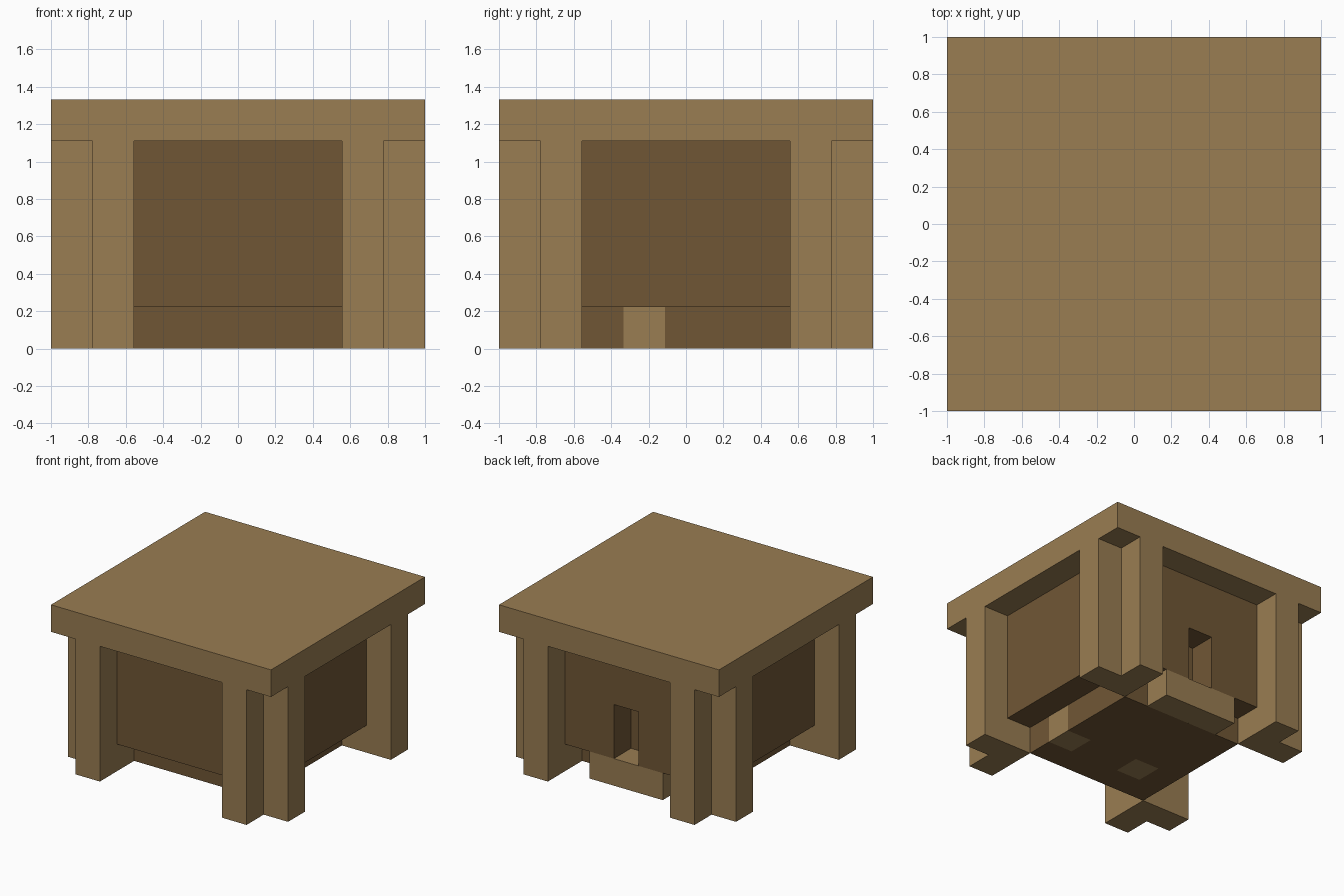
import bpy, bmesh
from math import pi
from mathutils import Matrix, Vector

if "Cube" in bpy.data.objects:
    bpy.data.objects.remove(bpy.data.objects["Cube"], do_unlink=True)

U = 2 / 9  # one block; all sizes below are in blocks


def material(name, rgb):
    m = bpy.data.materials.new(name)
    m.use_nodes = True
    m.diffuse_color = (*rgb, 1)
    m.node_tree.nodes["Principled BSDF"].inputs["Base Color"].default_value = (*rgb, 1)
    return m


light = material("light_wood", (0.32, 0.205, 0.085))
dark = material("dark_wood", (0.163, 0.094, 0.036))


def finish(name, bm, *mats):
    bmesh.ops.recalc_face_normals(bm, faces=bm.faces)
    bmesh.ops.scale(bm, vec=(U, U, U), verts=bm.verts)
    mesh = bpy.data.meshes.new(name)
    bm.to_mesh(mesh)
    bm.free()
    for m in mats:
        mesh.materials.append(m)
    ob = bpy.data.objects.new(name, mesh)
    bpy.context.collection.objects.link(ob)
    return ob


def add_box(bm, lo, hi):
    lo, hi = Vector(lo), Vector(hi)
    mat = Matrix.Translation((lo + hi) / 2) @ Matrix.Diagonal((*(hi - lo), 1))
    return bmesh.ops.create_cube(bm, size=1, matrix=mat)["verts"]


def boxes(name, mat, *spans):
    bm = bmesh.new()
    for lo, hi in spans:
        add_box(bm, lo, hi)
    return finish(name, bm, mat)


# Flat roof
boxes("roof", light, ((-4.5, -4.5, 5), (4.5, 4.5, 6)))

# L-shaped corner posts
profile = [(2.5, 2.5), (4.5, 2.5), (4.5, 3.5), (3.5, 3.5), (3.5, 4.5), (2.5, 4.5)]
for i, name in enumerate(("back_left", "back_right", "front_right", "front_left")):
    bm = bmesh.new()
    face = bm.faces.new([bm.verts.new((x, y, 0)) for x, y in profile])
    top = bmesh.ops.extrude_face_region(bm, geom=[face])["geom"]
    bmesh.ops.translate(bm, vec=(0, 0, 5),
                        verts=[v for v in top if isinstance(v, bmesh.types.BMVert)])
    bmesh.ops.rotate(bm, matrix=Matrix.Rotation(i * pi / 2, 3, "Z"), verts=bm.verts)
    finish(name + "_post", bm, light)

# Raised wall panels on three sides
boxes("front_wall", dark, ((-2.5, -3.5, 1), (2.5, -2.5, 5)))
boxes("left_wall", dark, ((2.5, -2.5, 1), (3.5, 2.5, 5)))
boxes("right_wall", dark, ((-3.5, -2.5, 1), (-2.5, 2.5, 5)))

# Back wall with a doorway
boxes("back_wall", dark,
      ((-2.5, 2.5, 1), (-0.5, 3.5, 5)),
      ((0.5, 2.5, 1), (2.5, 3.5, 5)),
      ((-0.5, 2.5, 3), (0.5, 3.5, 5)))

# Inner core behind the walls, and the doorstep
boxes("core", dark, ((-2.5, -2.5, 1), (2.5, 2.5, 5)))
boxes("doorstep", light, ((-1.5, 2.5, 0), (1.5, 3.5, 1)))

# Base of blocks, two of them in light wood
bm = bmesh.new()
for x in range(-2, 3):
    for y in range(-2, 3):
        verts = add_box(bm, (x - 0.5, y - 0.5, 0), (x + 0.5, y + 0.5, 1))
        for f in {f for v in verts for f in v.link_faces}:
            f.material_index = int((x, y) in ((2, -1), (-1, -1)))
finish("base", bm, dark, light)
